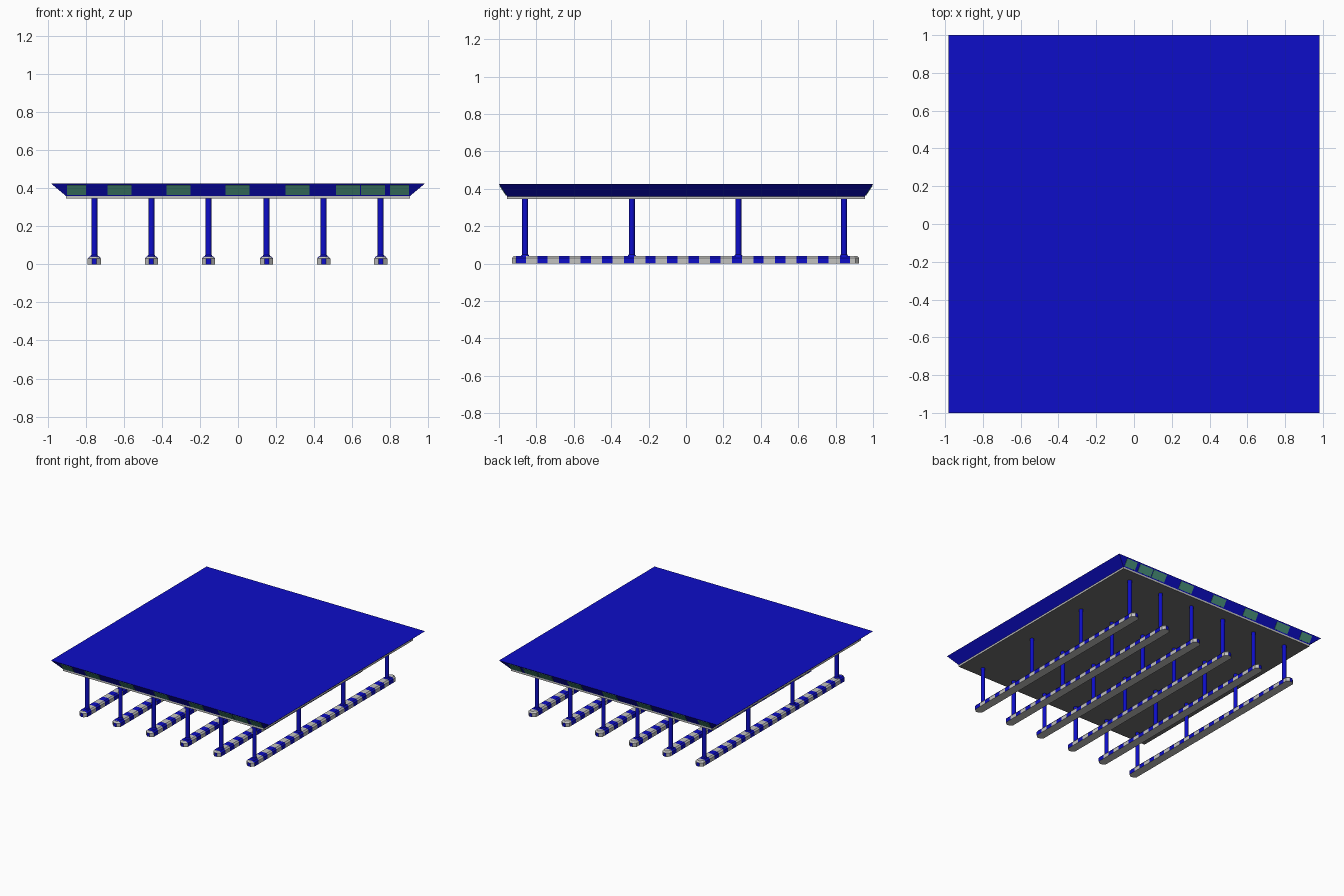
import bpy, bmesh
from mathutils import Vector

if "Cube" in bpy.data.objects:
    bpy.data.objects.remove(bpy.data.objects["Cube"])


def material(name, rgb):
    m = bpy.data.materials.new(name)
    m.diffuse_color = (*rgb, 1)
    m.use_nodes = True
    m.node_tree.nodes["Principled BSDF"].inputs["Base Color"].default_value = m.diffuse_color
    return m


BLUE = material("blue paint", (0.004, 0.004, 0.58))
GREY = material("light grey", (0.54, 0.54, 0.53))
DARK = material("soffit grey", (0.16, 0.16, 0.16))
GREEN = material("green panel", (0.075, 0.32, 0.22))


def make(name, bm, mats):
    bmesh.ops.recalc_face_normals(bm, faces=bm.faces[:])
    me = bpy.data.meshes.new(name)
    bm.to_mesh(me)
    bm.free()
    for m in mats:
        me.materials.append(m)
    ob = bpy.data.objects.new(name, me)
    bpy.context.collection.objects.link(ob)
    return ob


def loft(rings):
    """Closed solid through rings with equal point counts."""
    bm = bmesh.new()
    rows = [[bm.verts.new(p) for p in r] for r in rings]
    n = len(rows[0])
    for a, b in zip(rows, rows[1:]):
        for i in range(n):
            bm.faces.new((a[i], a[(i + 1) % n], b[(i + 1) % n], b[i]))
    bm.faces.new(rows[0])
    bm.faces.new(rows[-1])
    bm.normal_update()
    return bm


def rect(x, y, z):
    return [(-x, -y, z), (x, -y, z), (x, y, z), (-x, y, z)]


# Canopy with flared fascia, and the soffit slab below it
make("canopy", loft([rect(0.905, 0.957, 0.36), rect(0.983, 1.0, 0.425)]), [BLUE])
soffit = make("soffit", loft([rect(0.905, 0.957, 0.345), rect(0.905, 0.957, 0.36)]), [GREY, DARK])
for f in soffit.data.polygons:
    if f.normal.z < -0.5:
        f.material_index = 1

# Green panels on the front and back fascia
PANELS = [(-0.90, -0.80), (-0.685, -0.56), (-0.375, -0.25), (-0.065, 0.06),
          (0.25, 0.375), (0.515, 0.64), (0.647, 0.772), (0.80, 0.90)]
for side, label in ((-1, "front"), (1, "back")):
    out = Vector((0, side * 0.065, -0.043)).normalized() * 0.003
    for x0, x1 in PANELS:
        ring = []
        for x, z in ((x0, 0.366), (x1, 0.366), (x1, 0.417), (x0, 0.417)):
            y = 0.957 + 0.043 * (z - 0.36) / 0.065
            ring.append(Vector((x, side * y, z)))
        make(label + "_panel", loft([ring, [p + out for p in ring]]), [GREEN])


# Kerb outline: long bar with cut corners
def kerb_ring(cx, inset, z):
    w, l, c, d = 0.035 - inset, 0.9275 - inset, 0.023 - inset * 0.5, 0.02
    quarter = [(w, l - d), (w - c, l)]
    pts = quarter + [(-x, y) for x, y in reversed(quarter)]
    pts += [(-x, -y) for x, y in pts]
    return [(cx + x, y - 0.0025, z) for x, y in pts]


POST_X = (-0.755, -0.455, -0.155, 0.15, 0.45, 0.75)
POST_Y = (-0.86, -0.29, 0.28, 0.845)
START, PERIOD, WIDTH = -0.91, 0.1155, 0.055

for cx in POST_X:
    # Striped kerb
    bm = loft([kerb_ring(cx, 0, 0), kerb_ring(cx, 0, 0.03), kerb_ring(cx, 0.01, 0.042)])
    for k in range(16):
        for y in (START + k * PERIOD, START + k * PERIOD + WIDTH):
            bmesh.ops.bisect_plane(bm, geom=bm.verts[:] + bm.edges[:] + bm.faces[:],
                                   plane_co=(0, y, 0), plane_no=(0, 1, 0))
    kerb = make("kerb", bm, [GREY, BLUE])
    for f in kerb.data.polygons:
        y = f.center.y
        stripe = abs(y) < 0.907 and (y - START) % PERIOD < WIDTH
        if f.normal.z > -0.5 and (stripe or abs(f.normal.y) > 0.9):
            f.material_index = 1

    # Round posts with a small flared foot
    for cy in POST_Y:
        bm = bmesh.new()
        for r0, r1, z0, z1 in ((0.016, 0.016, 0.03, 0.35), (0.023, 0.016, 0.04, 0.05)):
            res = bmesh.ops.create_cone(bm, cap_ends=False, segments=12, radius1=r0,
                                        radius2=r1, depth=z1 - z0)
            bmesh.ops.translate(bm, verts=res["verts"], vec=(cx, cy, (z0 + z1) / 2))
        post = make("post", bm, [BLUE])
        for f in post.data.polygons:
            f.use_smooth = True
